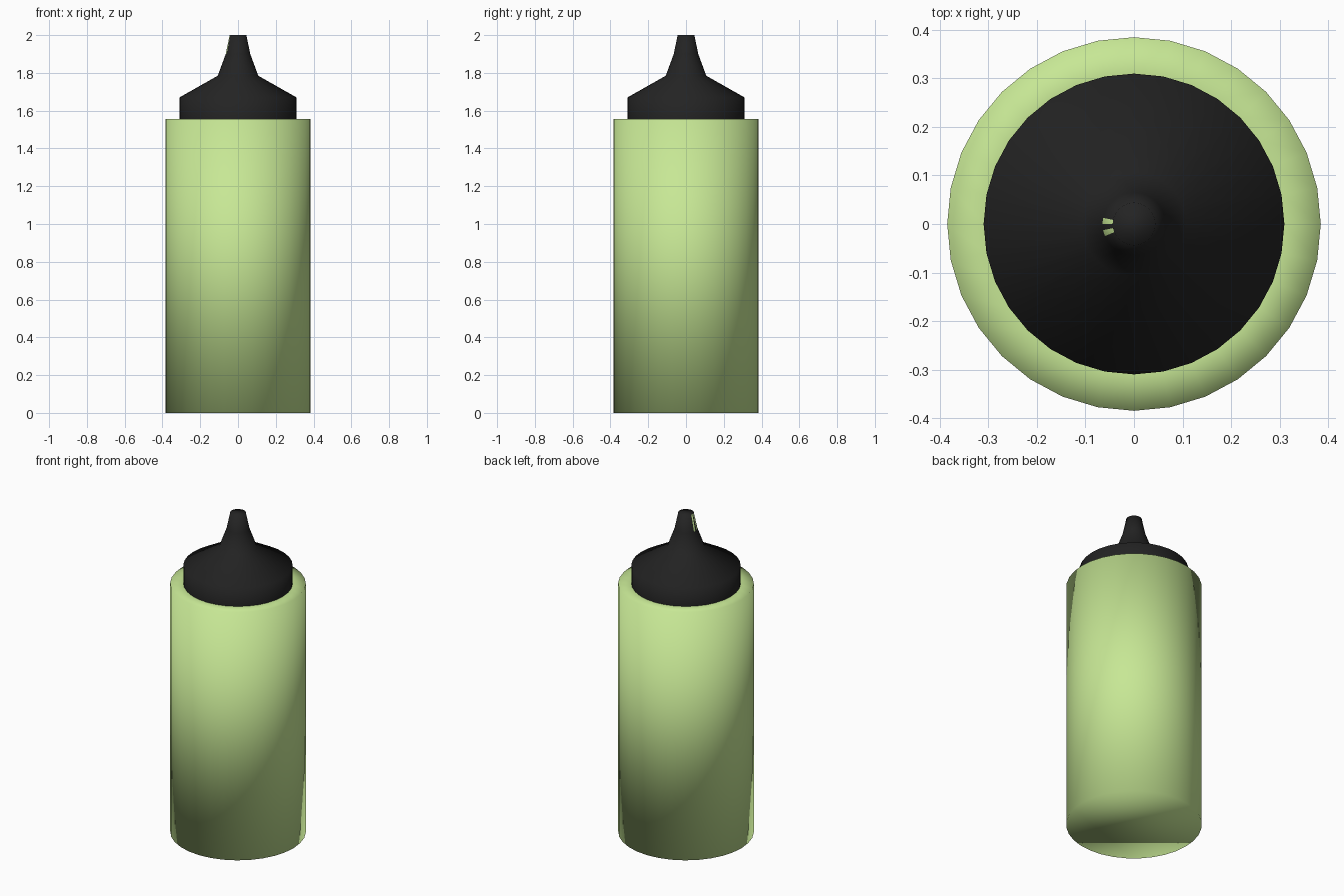
import bpy, bmesh, math

if "Cube" in bpy.data.objects:
    bpy.data.objects.remove(bpy.data.objects["Cube"])

SIDES = 32


def material(name, color):
    m = bpy.data.materials.new(name)
    m.diffuse_color = (*color, 1)
    m.use_nodes = True
    m.node_tree.nodes["Principled BSDF"].inputs["Base Color"].default_value = m.diffuse_color
    return m


def lathe(name, profile, mats, cap_bottom=False, cap_top=False, marked=None):
    """Spin (radius, z) points about z; marked = (band, segments) using the second material."""
    bm = bmesh.new()
    rings = []
    for r, z in profile:
        rings.append([bm.verts.new((r * math.cos(2 * math.pi * i / SIDES),
                                    r * math.sin(2 * math.pi * i / SIDES), z))
                      for i in range(SIDES)])
    for b, (lo, hi) in enumerate(zip(rings, rings[1:])):
        for i in range(SIDES):
            j = (i + 1) % SIDES
            f = bm.faces.new((lo[i], lo[j], hi[j], hi[i]))
            if marked and b == marked[0] and i in marked[1]:
                f.material_index = 1
    if cap_bottom:
        bm.faces.new(rings[0][::-1])
    if cap_top:
        bm.faces.new(rings[-1])
    for f in bm.faces:
        f.smooth = True
    mesh = bpy.data.meshes.new(name)
    bm.to_mesh(mesh)
    bm.free()
    for m in mats:
        mesh.materials.append(m)
    obj = bpy.data.objects.new(name, mesh)
    bpy.context.collection.objects.link(obj)
    return obj


green = material("green_plastic", (0.57, 0.80, 0.30))
black = material("black_plastic", (0.017, 0.017, 0.017))

# Bottle body with flat shoulder
lathe("bottle_body", [(0.385, 0), (0.385, 1.555), (0.31, 1.555)],
      [green], cap_bottom=True)

# Cap and nozzle, with two small green facets on the left of the tip
lathe("nozzle_cap",
      [(0.31, 1.555), (0.31, 1.67), (0.107, 1.785), (0.065, 1.9), (0.044, 2.0)],
      [black, green], cap_top=True, marked=(3, (15, 17)))
